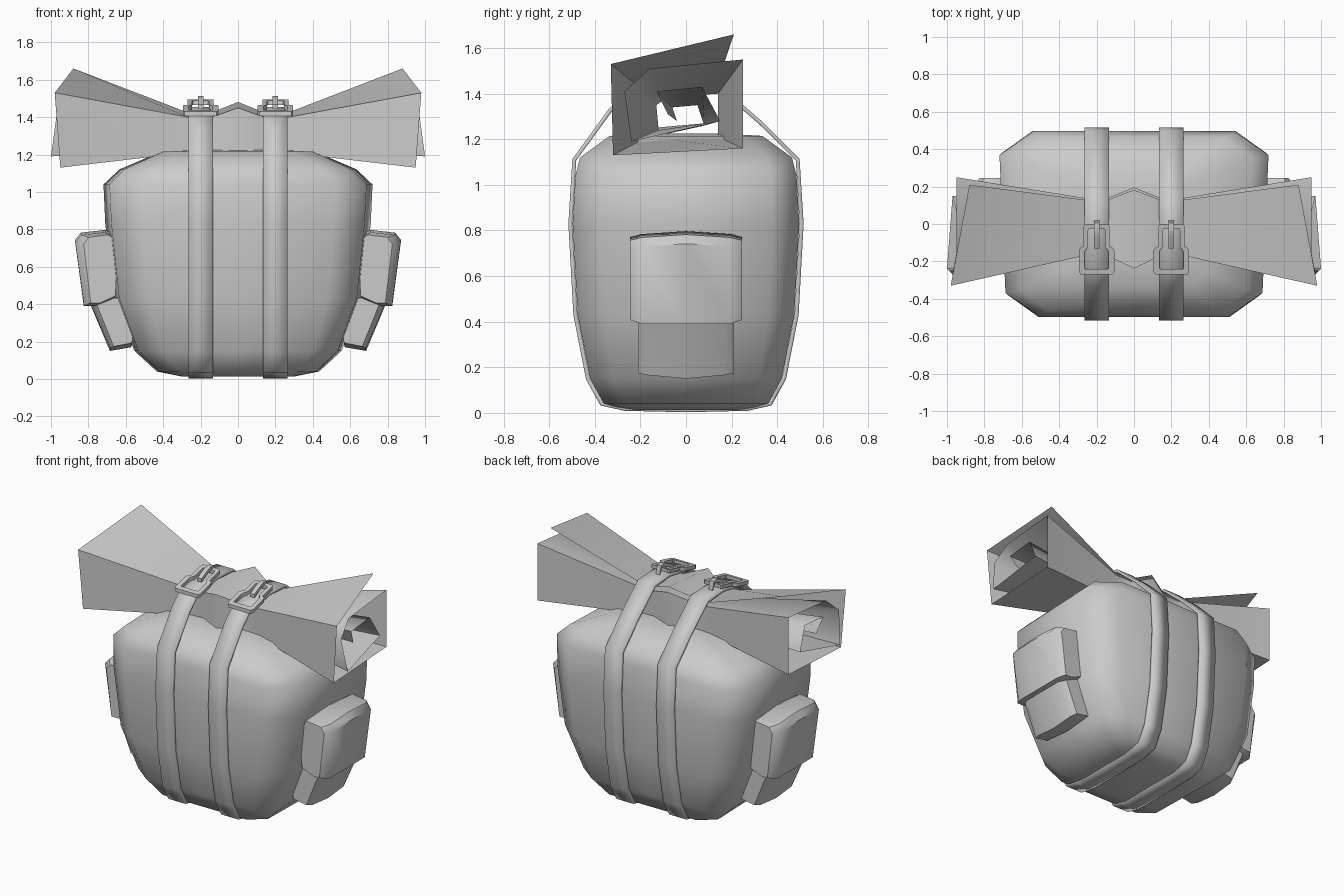
import bpy, bmesh, math
from mathutils import Vector

if "Cube" in bpy.data.objects:
    bpy.data.objects.remove(bpy.data.objects["Cube"])


def loft(name, rings, closed=True, caps=True, loop=False, thickness=0, angle=40):
    """Skin a list of equal-length point rings; closed = each ring is a closed loop."""
    bm = bmesh.new()
    vs = [[bm.verts.new(p) for p in r] for r in rings]
    n = len(rings[0])
    for i in range(len(rings) if loop else len(rings) - 1):
        a, b = vs[i], vs[(i + 1) % len(vs)]
        for j in range(n if closed else n - 1):
            k = (j + 1) % n
            bm.faces.new((a[j], a[k], b[k], b[j]))
    if caps:
        bm.faces.new(vs[0][::-1])
        bm.faces.new(vs[-1])
    bmesh.ops.recalc_face_normals(bm, faces=bm.faces)
    me = bpy.data.meshes.new(name)
    bm.to_mesh(me)
    bm.free()
    me.shade_smooth()
    me.set_sharp_from_angle(angle=math.radians(angle))
    ob = bpy.data.objects.new(name, me)
    bpy.context.collection.objects.link(ob)
    if thickness:
        m = ob.modifiers.new("thickness", 'SOLIDIFY')
        m.thickness = thickness
        m.offset = 0
    return ob


# Bag body: stacked rounded rectangles (half width, half depth, height)
def body_ring(a, b, z):
    f, c = 0.76, 0.76
    quad = [(a, 0), (a, b * c), (a * f, b), (0, b)]
    pts = quad + [(-x, y) for x, y in quad[2:0:-1]]
    pts += [(-x, -y) for x, y in pts]
    # the front is slightly narrower than the back
    return [(x * (0.97 + 0.06 * y), y, z) for x, y in pts]


sections = [(.30, .25, .012), (.44, .36, .04), (.56, .42, .15), (.67, .475, .43),
            (.715, .497, .83), (.725, .485, 1.04), (.64, .465, 1.12), (.42, .335, 1.215),
            (.2, .16, 1.225)]
loft("bag_body", [body_ring(*s) for s in sections], angle=60)

# Bedroll: spiral sheet, pinched under the straps, flared at the ends
end = [(.88, .21, 1.66), (.98, -.33, 1.53), (.95, -.32, 1.13), (.95, .25, 1.16),
       (.95, .25, 1.55), (.95, -.16, 1.51), (.97, -.27, 1.41), (1.0, -.24, 1.19),
       (.97, .15, 1.28), (.95, .07, 1.43), (.95, -.13, 1.41), (.93, -.08, 1.31)]
waist = [(.13, 1.425), (-.17, 1.40), (-.17, 1.21), (.14, 1.21), (.14, 1.40), (-.08, 1.385),
         (-.13, 1.35), (-.12, 1.24), (.08, 1.26), (.05, 1.35), (-.06, 1.34), (-.04, 1.28)]


def waist_ring(x, sy=1, sz=1):
    return [(x, y * sy, 1.21 + (z - 1.21) * sz) for y, z in waist]


rings = [[(-x, y, z) for x, y, z in end], waist_ring(-.27), waist_ring(-.14),
         waist_ring(0, 1.4, 1.26), waist_ring(.14), waist_ring(.27), end]
loft("bedroll", rings, closed=False, caps=False, angle=75)

# Strap path around bag and bedroll (y, z)
strap = [(0, .012), (-.27, .018), (-.37, .04), (-.43, .15), (-.485, .43), (-.507, .83),
         (-.49, 1.11), (-.33, 1.33), (-.25, 1.405), (-.03, 1.445), (.14, 1.435), (.33, 1.27),
         (.49, 1.11), (.507, .83), (.485, .43), (.43, .15), (.37, .04), (.27, .018)]

# Buckle outlines in plan (x, y), tilted to follow the strap
outer = [(-.095, -.255), (-.085, -.27), (.085, -.27), (.095, -.255), (.095, -.14),
         (.085, -.125), (.07, -.12), (.07, -.01), (.06, 0), (-.06, 0), (-.07, -.01),
         (-.07, -.12), (-.085, -.125), (-.095, -.14)]
inner = [(-.065, -.235), (-.06, -.24), (.06, -.24), (.065, -.235), (.065, -.15),
         (.06, -.14), (.045, -.12), (.045, -.035), (.04, -.025), (-.04, -.025), (-.045, -.035),
         (-.045, -.12), (-.06, -.14), (-.065, -.15)]


def tilt(pts, cx, lift):
    return [(cx + x, y, 1.483 + 0.24 * y + lift) for x, y in pts]


for side, cx in (("left", -.2), ("right", .2)):
    loft("strap_" + side, [[(cx - .065, y, z), (cx + .065, y, z)] for y, z in strap],
         closed=False, caps=False, loop=True, thickness=.018, angle=35)
    loft("buckle_" + side, [tilt(outer, cx, -.012), tilt(outer, cx, .012),
                            tilt(inner, cx, .012), tilt(inner, cx, -.012)],
         caps=False, loop=True)
    # Prong bent over the rear bar of the buckle
    prong = [(-.13, 1.455), (-.07, 1.485), (-.03, 1.50), (.005, 1.495), (.02, 1.44)]
    loft("buckle_prong_" + side,
         [[(cx + dx, y, z + dz) for dx, dz in
           ((-.015, -.012), (.015, -.012), (.015, .012), (-.015, .012))] for y, z in prong])

# Side pockets: front-view profiles (x, z) swept along depth, rounded at the ends
flap = [(.64, .75), (.71, .785), (.84, .77), (.872, .73), (.825, .39), (.76, .39), (.66, .43)]
pouch = [(.64, .44), (.77, .44), (.79, .40), (.685, .165), (.57, .185), (.56, .25)]


def pocket_rings(profile, half, sx, shrink, sag):
    cx = sum(p[0] for p in profile) / len(profile)
    cz = sum(p[1] for p in profile) / len(profile)
    out = []
    for y, k, dz in ((-half, shrink, 0), (-half * .8, .99, 0), (0, 1, sag),
                     (half * .8, .99, 0), (half, shrink, 0)):
        out.append([(sx * (cx + (x - cx) * k - (1 - k) * .12), y,
                     cz + (z - cz) * (k * .4 + .6) + (dz if (z > cz) == (sag > 0) else 0))
                    for x, z in profile])
    return out


for side, sx in (("left", -1), ("right", 1)):
    loft("pocket_flap_" + side, pocket_rings(flap, .245, sx, .8, .012))
    loft("pocket_pouch_" + side, pocket_rings(pouch, .21, sx, .85, -.015))
